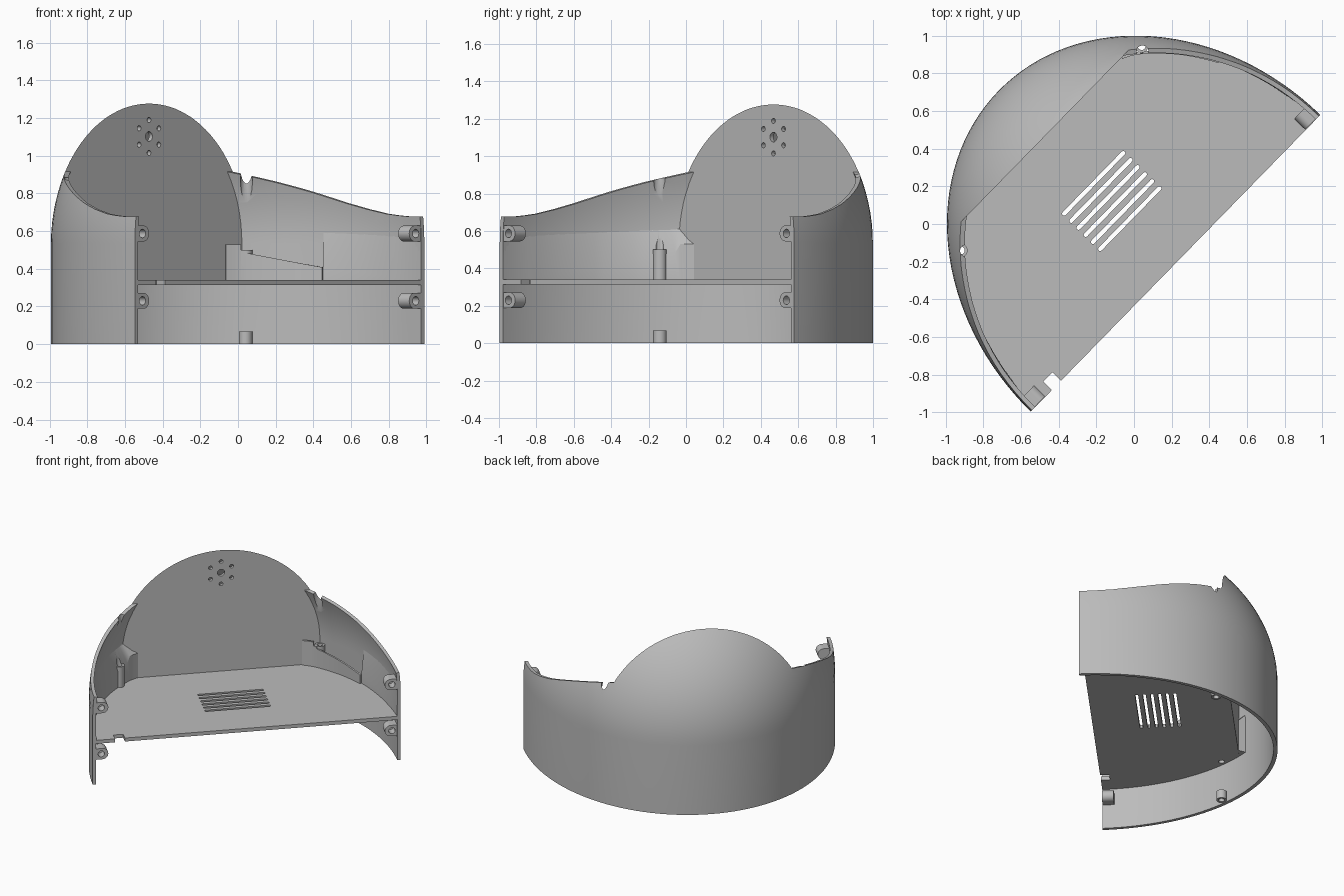
import bpy, bmesh, math
from mathutils import Matrix

if "Cube" in bpy.data.objects:
    bpy.data.objects.remove(bpy.data.objects["Cube"])

R, R_IN, Z0 = 1.1, 1.076, 0.535      # dome radius, inner radius, dome spring height
DEEP = 1.193                         # the dome is stretched towards the back
CUT, BACK = 0.0005, 0.969            # front cut plane and partition plane
FLOOR_LO, FLOOR_HI = 0.313, 0.34
POSTS = {"right": (0.699, 0.935), "left": (-0.747, 0.864)}
PLACE = Matrix.Translation((0.221, -0.209, 0)) @ Matrix.Rotation(math.radians(45.7), 4, 'Z')

grey = bpy.data.materials.new("plain_grey")
grey.diffuse_color = (0.5, 0.5, 0.5, 1)
grey.use_nodes = True
grey.node_tree.nodes["Principled BSDF"].inputs["Base Color"].default_value = grey.diffuse_color
parts = []


def finish(name, bm, part):
    bmesh.ops.recalc_face_normals(bm, faces=bm.faces)
    me = bpy.data.meshes.new(name)
    bm.to_mesh(me)
    bm.free()
    ob = bpy.data.objects.new(name, me)
    bpy.context.collection.objects.link(ob)
    if part:
        me.materials.append(grey)
        parts.append(ob)
    return ob


def prism(name, pts, axis, lo, hi, part=True):
    """Extrude a 2D outline along one axis."""
    def at(p, d):
        return {'x': (d, p[0], p[1]), 'y': (p[0], d, p[1]), 'z': (p[0], p[1], d)}[axis]
    bm = bmesh.new()
    a = [bm.verts.new(at(p, lo)) for p in pts]
    b = [bm.verts.new(at(p, hi)) for p in pts]
    bm.faces.new(a)
    bm.faces.new(b[::-1])
    for i in range(len(pts)):
        j = (i + 1) % len(pts)
        bm.faces.new((a[i], b[i], b[j], a[j]))
    return finish(name, bm, part)


def arc(cx, cy, r, a0, a1, n):
    return [(cx + r * math.cos(math.radians(a0 + (a1 - a0) * i / n)),
             cy + r * math.sin(math.radians(a0 + (a1 - a0) * i / n))) for i in range(n + 1)]


def circle(cx, cy, r, n=20):
    return arc(cx, cy, r, 0, 360, n)[:-1]


def box(x0, x1, y0, y1):
    return [(x0, y0), (x1, y0), (x1, y1), (x0, y1)]


def cut(ob, cutters):
    bpy.context.view_layer.objects.active = ob
    for c in cutters:
        m = ob.modifiers.new("cut", 'BOOLEAN')
        m.operation, m.solver, m.object = 'DIFFERENCE', 'EXACT', c
        bpy.ops.object.modifier_apply(modifier=m.name)
        bpy.data.objects.remove(c)


def groove(label):
    x, y = POSTS[label]
    return prism("groove_cutter", circle(x * .975, y * .975, .032), 'z', .5, 2, False)


def bore(label):
    x, y = POSTS[label]
    return prism("bore_cutter", circle(x, y, .021), 'z', -1, .56, False)


# Domed shell: revolved thin wall, opened by a swept cutter
profile = [(R, 0)] + arc(0, Z0, R, 0, 75, 26) + arc(0, Z0, R_IN, 75, 0, 26) + [(R_IN, 0)]
bm = bmesh.new()
SEG = 128
rings = []
for s in range(SEG):
    t = 2 * math.pi * s / SEG
    rings.append([bm.verts.new((r * math.cos(t), DEEP * r * math.sin(t), z)) for r, z in profile])
for s in range(SEG):
    p, q = rings[s], rings[(s + 1) % SEG]
    for i in range(len(profile)):
        j = (i + 1) % len(profile)
        bm.faces.new((p[i], p[j], q[j], q[i]))
shell = finish("dome_shell", bm, True)

wing_top = [(CUT, .677), (.06, .677), (.111, .679), (.17, .684), (.237, .692), (.35, .716),
            (.464, .747), (.56, .779), (.664, .815), (.8, .86), (.9, .892), (BACK, .915)]
opening = prism("opening_cutter", [(-2, -1), (CUT, -1)] + wing_top + [(BACK, 3), (-2, 3)],
                'x', -2, 2, False)
cut(shell, [opening] + [groove(k) for k in POSTS])

# Floor outline as a fraction of the dome outline, by depth
EDGE = [(0, .977), (.2, .965), (.4, .96), (.59, .957), (.765, .946), (.94, .928), (1, .9)]


def edge_x(y, grow=0.0):
    for (y0, f0), (y1, f1) in zip(EDGE, EDGE[1:]):
        if y <= y1:
            f = f0 + (f1 - f0) * (y - y0) / (y1 - y0) + grow
            return R * math.sqrt(f * f - (y / (R * DEEP)) ** 2)


side = [(edge_x(y), y) for y in (CUT + (BACK + .004 - CUT) * i / 48 for i in range(49))]

# Floor plate with vents, corner notch and screw holes
floor = prism("floor_plate", side + [(-x, y) for x, y in side[::-1]], 'z', FLOOR_LO, FLOOR_HI)
vents = []
for i in range(6):
    y = .34 + i * .0536
    slot = arc(.225, y, .011, -90, 90, 6) + arc(-.225, y, .011, 90, 270, 6)
    vents.append(prism("vent_cutter", slot, 'z', .2, .5, False))
notch = prism("notch_cutter", box(-.94, -.87, -.3, .065), 'z', .2, .5, False)
cut(floor, vents + [notch] + [bore(k) for k in POSTS])

# Partition wall closing the dome, tapered to its curve, with a ring of holes
r_wall = 0.737
wall = prism("partition_wall", [(-r_wall, FLOOR_LO)] + arc(0, Z0, r_wall, 180, 0, 64)
             + [(r_wall, FLOOR_LO)], 'y', BACK - .0005, BACK + .025)
for v in wall.data.vertices:
    if v.co.y > BACK + .01:
        v.co.x *= .965
        v.co.z = max(v.co.z, Z0) * .965 + Z0 * .035 if v.co.z > Z0 else v.co.z
ring = [(0, 1.102, .026)] + [(.087 * math.sin(k * math.pi / 3),
                              1.102 + .087 * math.cos(k * math.pi / 3), .014) for k in range(6)]
cut(wall, [prism("speaker_cutter", circle(x, z, r), 'y', .5, 1.2, False) for x, z, r in ring])


# Sill rising from the floor edge, sloping out to meet the shell
def sill_height(y):
    return .53 if y > .93 else .355 + .125 * (y / .9) ** 2


def sill(name, s, points, thin):
    bm = bmesh.new()
    rows = []
    for x, y in points:
        h, base = sill_height(y), FLOOR_LO + .001
        if thin:
            k = 1 - .014 / math.hypot(x, y)
            sec = ((x * k, y * k, base), (x, y, base), (x, y, h), (x * k, y * k, h))
        else:
            f = .98 / math.hypot(x / R, y / (R * DEEP))
            sec = ((x, y, base), (x * f, y * f, base), (x * f, y * f, .62), (x, y, h))
        rows.append([bm.verts.new((s * a, b, z)) for a, b, z in sec])
    for p, q in zip(rows, rows[1:]):
        for i in range(4):
            j = (i + 1) % 4
            bm.faces.new((p[i], p[j], q[j], q[i]))
    bm.faces.new(rows[0])
    bm.faces.new(rows[-1][::-1])
    return finish(name, bm, True)


split = 29                            # the right sill stands free of the shell near the back
sill("right_sill", 1, side[:split + 1], False)
cut(sill("right_rear_sill", 1, side[split:], True), [groove("right")])
cut(sill("left_sill", -1, side, False), [groove("left"), bore("left")])

for s, label in ((1, "right"), (-1, "left")):
    # Screw bosses on the front ends of the shell
    for z, level in ((.23, "lower"), (.587, "upper")):
        d = arc(s * 1.03, z, .042, 90, 270, 14) if s > 0 else arc(s * 1.03, z, .042, 90, -90, 14)
        boss = prism(f"{label}_{level}_boss", d + [(s * 1.08, z - .042), (s * 1.08, z + .042)],
                     'y', CUT + .003, CUT + .085)
        cut(boss, [prism("screw_cutter", circle(s * 1.038, z, .023), 'y', -.3, CUT + .07, False)])

    # Side screw posts, above the floor and at the base
    for lo, hi, level in ((FLOOR_HI - .005, .5, "floor"), (0.002, .068, "base")):
        post = prism(f"{label}_{level}_post", circle(*POSTS[label], .036, 24), 'z', lo, hi)
        cut(post, [bore(label)])

# Turn everything into place and shade
for ob in parts:
    ob.data.transform(PLACE)
    bpy.ops.object.select_all(action='DESELECT')
    ob.select_set(True)
    bpy.context.view_layer.objects.active = ob
    bpy.ops.object.shade_smooth_by_angle(angle=math.radians(30))
